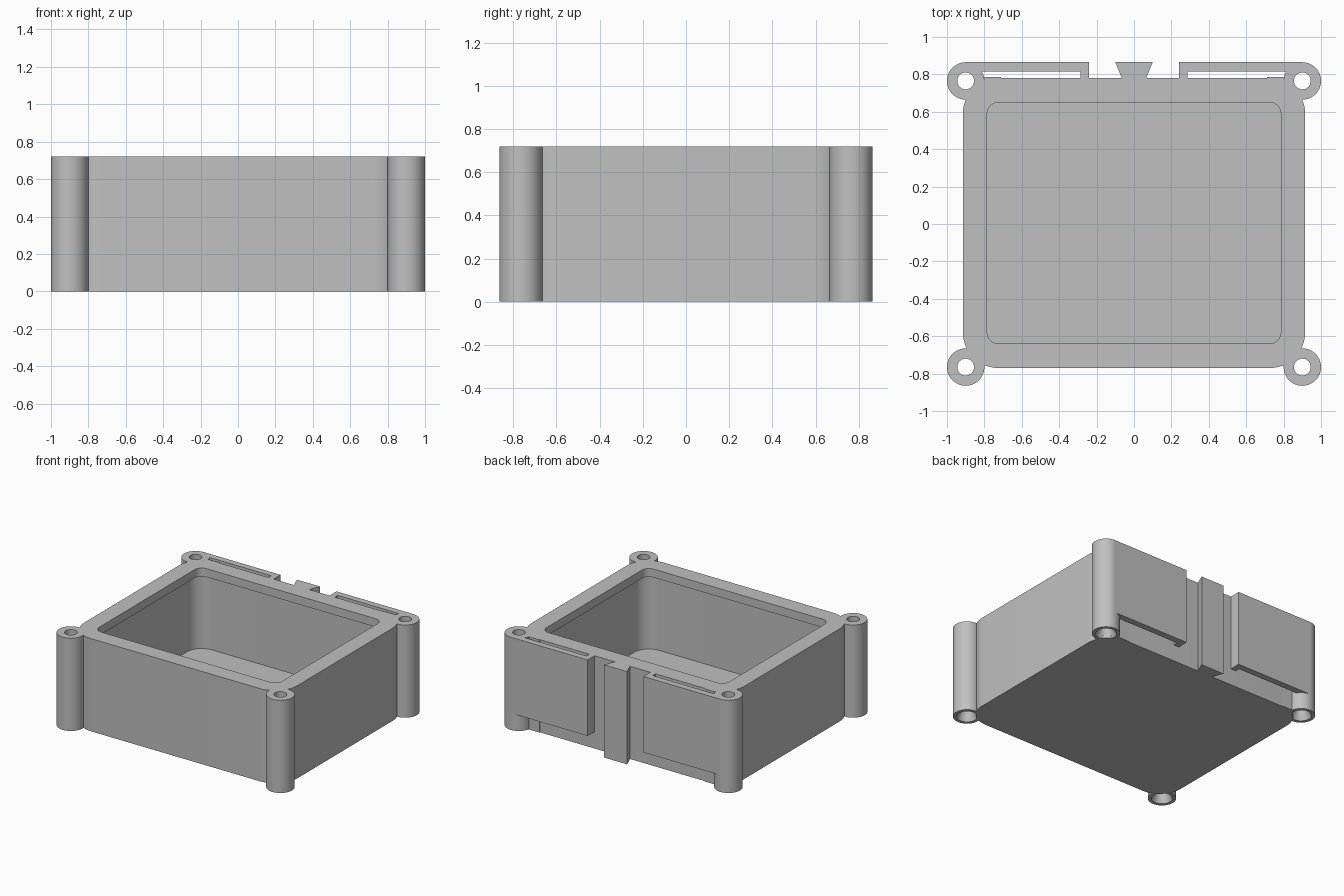
import bpy, bmesh, math

if "Cube" in bpy.data.objects:
    bpy.data.objects.remove(bpy.data.objects["Cube"])

H = 0.72          # overall height
WALL = 0.065      # wall, floor and lip thickness
CORE_X, CORE_Y, MID_Y = 0.725, 0.585, 0.005   # centres of the body corners

grey = bpy.data.materials.new("light grey plastic")
grey.diffuse_color = (0.53, 0.53, 0.53, 1)
grey.use_nodes = True
grey.node_tree.nodes["Principled BSDF"].inputs["Base Color"].default_value = grey.diffuse_color


def finish(name, bm):
    bmesh.ops.recalc_face_normals(bm, faces=bm.faces)
    mesh = bpy.data.meshes.new(name)
    bm.to_mesh(mesh)
    bm.free()
    mesh.materials.append(grey)
    mesh.shade_smooth()
    mesh.set_sharp_from_angle(angle=math.radians(30))
    obj = bpy.data.objects.new(name, mesh)
    bpy.context.collection.objects.link(obj)
    return obj


def loft(name, rings, closed=False):
    """Skin rings of (outline, z); cap the ends, or join last to first."""
    bm = bmesh.new()
    loops = [[bm.verts.new((x, y, z)) for x, y in pts] for pts, z in rings]
    pairs = list(zip(loops, loops[1:]))
    if closed:
        pairs.append((loops[-1], loops[0]))
    else:
        bm.faces.new(loops[0])
        bm.faces.new(loops[-1])
    for a, b in pairs:
        n = len(a)
        for i in range(n):
            j = (i + 1) % n
            bm.faces.new((a[i], a[j], b[j], b[i]))
    return finish(name, bm)


def rounded(r, steps=12):
    """Rounded rectangle offset by r from the core rectangle."""
    pts = []
    for q, (sx, sy) in enumerate(((1, 1), (-1, 1), (-1, -1), (1, -1))):
        for i in range(steps + 1):
            a = math.pi / 2 * (q + i / steps)
            pts.append((sx * CORE_X + r * math.cos(a),
                        MID_Y + sy * CORE_Y + r * math.sin(a)))
    return pts


def circle(cx, cy, r, n=48):
    return [(cx + r * math.cos(2 * math.pi * i / n),
             cy + r * math.sin(2 * math.pi * i / n)) for i in range(n)]


def prism(name, pts, z0, z1):
    return loft(name, [(pts, z0), (pts, z1)])


# Hollow body with an overhanging lip around the opening
outer, cavity, opening = (rounded(r) for r in (0.19, 0.19 - WALL, 0.19 - 2 * WALL))
loft("box_body", [(outer, 0), (outer, H), (opening, H), (opening, H - WALL),
                  (cavity, H - WALL), (cavity, WALL)])

# Corner screw posts with a through hole, countersunk at the bottom
for side, sx in (("left", -1), ("right", 1)):
    for end, sy in (("front", -1), ("back", 1)):
        cx, cy = sx * 0.9, sy * 0.765
        loft(f"{end}_{side}_screw_post",
             [(circle(cx, cy, r), z) for r, z in
              ((0.1, 0), (0.1, H), (0.045, H), (0.045, 0.06), (0.075, 0))],
             closed=True)

# Back slide plates, each standing off the wall, and ribs beside the posts
PLATE = [(0.24, 0.78), (0.285, 0.78), (0.285, 0.815),
         (0.9, 0.815), (0.9, 0.865), (0.24, 0.865)]
RIB = [(0.71, 0.73), (0.8, 0.73), (0.8, 0.785), (0.71, 0.785)]
for side, s in (("left", -1), ("right", 1)):
    prism(f"back_{side}_slide_plate", [(s * x, y) for x, y in PLATE], 0.13, H)
    prism(f"back_{side}_post_rib", [(s * x, y) for x, y in RIB], 0, H)

# Central dovetail rail
prism("dovetail_rail", [(-0.065, 0.78), (0.065, 0.78), (0.1, 0.865), (-0.1, 0.865)], 0, H)
